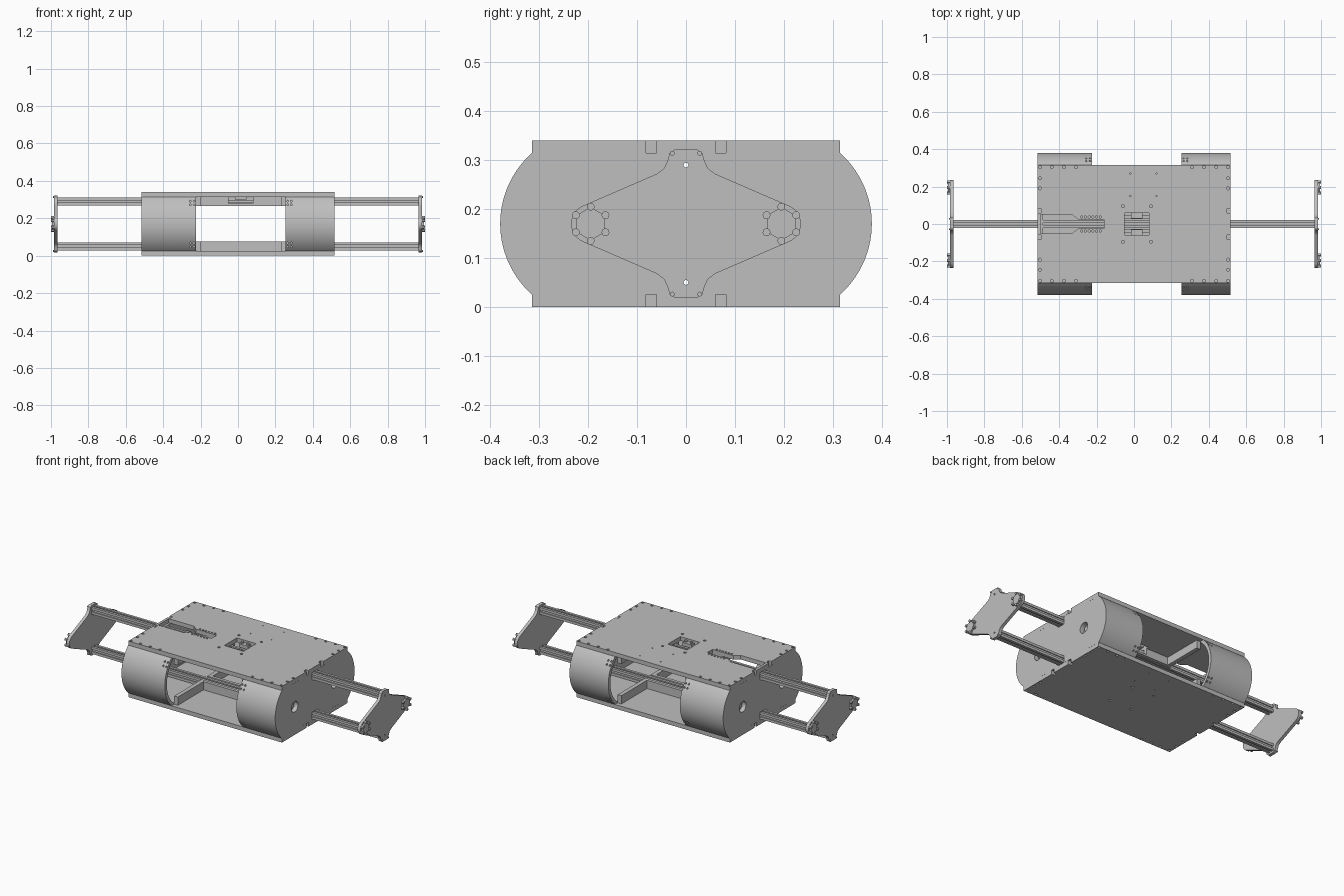
import bpy, bmesh
from math import sin, cos, radians, pi

cube = bpy.data.objects.get("Cube")
if cube:
    bpy.data.objects.remove(cube)

grey = bpy.data.materials.new("machined grey")
grey.use_nodes = True
COLOUR = (0.52, 0.52, 0.52, 1)
grey.diffuse_color = COLOUR
grey.node_tree.nodes["Principled BSDF"].inputs["Base Color"].default_value = COLOUR

MID = 0.17           # mid height
AXLE = 0.186         # drum centre distance from y = 0
PLATE = 0.025        # plate thickness
END = 0.515          # half length of the body
RAILS = (0.05, 0.29)


def place(axis, a, b, c):
    return {"x": (c, a, b), "y": (a, c, b), "z": (a, b, c)}[axis]


def solid(name, prisms):
    """One object from prisms given as (axis, outline, low, high)."""
    bm = bmesh.new()
    for axis, outline, lo, hi in prisms:
        low = [bm.verts.new(place(axis, a, b, lo)) for a, b in outline]
        high = [bm.verts.new(place(axis, a, b, hi)) for a, b in outline]
        bm.faces.new(low)
        bm.faces.new(high)
        for i in range(len(low)):
            j = (i + 1) % len(low)
            bm.faces.new((low[i], low[j], high[j], high[i]))
    bmesh.ops.recalc_face_normals(bm, faces=bm.faces)
    mesh = bpy.data.meshes.new(name)
    bm.to_mesh(mesh)
    bm.free()
    mesh.materials.append(grey)
    obj = bpy.data.objects.new(name, mesh)
    bpy.context.collection.objects.link(obj)
    return obj


def arc(cx, cy, r, start, stop, n):
    steps = [radians(start + (stop - start) * i / n) for i in range(n + 1)]
    return [(cx + r * cos(t), cy + r * sin(t)) for t in steps]


def disc(cx, cy, r, n=12):
    return arc(cx, cy, r, 90, 450, n)[:-1]


def rect(a0, a1, b0, b1):
    return [(a0, b0), (a1, b0), (a1, b1), (a0, b1)]


def cut(obj, prisms):
    cutter = solid("cutter", prisms)
    cutter.hide_render = True
    mod = obj.modifiers.new("cut", "BOOLEAN")
    mod.operation, mod.solver, mod.object = "DIFFERENCE", "EXACT", cutter
    graph = bpy.context.evaluated_depsgraph_get()
    graph.update()
    mesh = bpy.data.meshes.new_from_object(obj.evaluated_get(graph))
    obj.modifiers.clear()
    obj.data = mesh
    bpy.data.objects.remove(cutter)


# Top and bottom plates with screw holes, rail notches and slots
screws = [(s * x, t * 0.304) for s in (-1, 1) for t in (-1, 1) for x in (0.31, 0.375, 0.44, 0.503)]
screws += [(s * 0.503, t * y) for s in (-1, 1) for t in (-1, 1) for y in (0.19, 0.245)]
screws += [(x, t * 0.095) for x in (-0.06, 0.09) for t in (-1, 1)]
small = [(x, y) for x in (-0.02, 0.12) for y in (0.15, 0.27)]
teeth = [(-0.28 + 0.02 * i, t * 0.038) for i in range(6) for t in (-1, 1)]
notches = [("z", rect(*sorted((s * 0.497, s * 0.53)), *sorted((t * 0.06, t * 0.082))), -0.01, 0.4)
           for s in (-1, 1) for t in (-1, 1)]

top_plate = solid("top_plate", [("z", rect(-END, END, -0.315, 0.315), 2 * MID - PLATE, 2 * MID)])
keyhole = [(-0.5, -0.05), (-0.33, -0.05), (-0.3, -0.025), (-0.16, -0.025),
           (-0.16, 0.025), (-0.3, 0.025), (-0.33, 0.05), (-0.5, 0.05)]
cut(top_plate, [("z", disc(x, y, 0.008, 10), 0.328, 0.4) for x, y in screws]
    + [("z", disc(x, y, 0.004, 8), 0.328, 0.4) for x, y in small]
    + [("z", disc(x, y, 0.006, 8), 0.328, 0.4) for x, y in teeth]
    + [("z", keyhole, 0.3, 0.4), ("z", rect(-0.05, 0.08, -0.06, 0.06), 0.3, 0.4)] + notches)

bottom_plate = solid("bottom_plate", [("z", rect(-END, END, -0.315, 0.315), 0, PLATE)])
cut(bottom_plate, [("z", disc(x, y, 0.008, 10), -0.1, 0.012) for x, y in screws]
    + [("z", disc(x, y, 0.004, 8), -0.1, 0.012) for x, y in small] + notches)

# Small sensor brackets inside the top window
for side, t in (("front", -1), ("back", 1)):
    solid(side + "_window_bracket",
          [("z", rect(-0.015, 0.045, *sorted((t * 0.03, t * 0.062))), 0.3, 0.326)]
          + [("z", disc(x, t * 0.048, 0.008), 0.32, 0.334) for x in (-0.004, 0.034)])

# End walls: straight middle with round drum ends
right_edge = arc(AXLE, MID, 0.194, -48.3, 48.3, 28)
wall_outline = right_edge + [(-y, z) for y, z in reversed(right_edge)]
for side, s in (("right", -1), ("left", 1)):
    wall = solid(side + "_end_wall", [("x", wall_outline, *sorted((s * 0.487, s * END)))])
    cut(wall, [("x", rect(-0.026, 0.026, z - 0.023, z + 0.023), s * 0.5 - 0.1, s * 0.5 + 0.1) for z in RAILS]
        + [("x", disc(t * 0.192, MID, 0.032, 20), s * 0.5 - 0.1, s * 0.5 + 0.1) for t in (-1, 1)])
    # Recessed axle hubs behind the round openings
    for face, t in (("front", -1), ("back", 1)):
        solid(side + "_" + face + "_hub",
              [("x", disc(t * 0.192, MID, 0.045, 20), *sorted((s * 0.465, s * 0.487))),
               ("x", disc(t * 0.192, MID, 0.016, 6), *sorted((s * 0.48, s * 0.5)))])

# Curved drum shells at the four corners
inner_edge = arc(AXLE, MID, 0.174, 56.4, -56.4, 28)
for side, x0, x1, dot in (("right", -0.487, -0.225, -0.235), ("left", 0.255, 0.487, 0.265)):
    step = -0.02 if side == "right" else 0.02
    for face, t in (("front", -1), ("back", 1)):
        ring = [(t * y, z) for y, z in right_edge + inner_edge]
        shell = solid(side + "_" + face + "_drum", [("x", ring, x0, x1)])
        cut(shell, [("y", disc(x, z, 0.005, 8), *sorted((t * 0.25, t * 0.5)))
                    for x in (dot, dot + step) for z in (0.048, 0.068, 0.272, 0.292)])

# Cross ribs and rail channels on the inner faces of both plates
for level, z0, z1 in (("bottom", PLATE, 0.075), ("top", 0.267, 2 * MID - PLATE)):
    for face, t in (("front", -1), ("back", 1)):
        solid(level + "_" + face + "_ribs",
              [("x", rect(*sorted((t * 0.026, t * 0.29)), z0, z1), a, b)
               for a, b in ((-0.225, -0.2), (0.23, 0.255))])
        channel = solid(level + "_" + face + "_channel",
                        [("y", rect(-0.2, 0.23, z0, z1), *sorted((t * 0.026, t * 0.045)))])
        if level == "top":
            cut(channel, [("y", rect(-0.05, 0.08, 0.278, 0.4), -0.1, 0.1)])

# Slotted rails running the whole length, with a centre bore
H = 0.021
slot = [(H, -H), (H, -0.006), (0.016, -0.006), (0.016, -0.011), (0.012, -0.011),
        (0.012, 0.011), (0.016, 0.011), (0.016, 0.006), (H, 0.006)]
rail_outline = []
for k in range(4):
    c, s = round(cos(k * pi / 2)), round(sin(k * pi / 2))
    rail_outline += [(a * c - b * s, a * s + b * c) for a, b in slot]
for level, z in zip(("bottom", "top"), RAILS):
    rail = solid(level + "_rail", [("x", [(a, b + z) for a, b in rail_outline], -0.966, 0.966)])
    cut(rail, [("x", disc(0, z, 0.005), -1.1, 1.1)])

# Diamond end paddles with bolted hexagonal bosses
quarter = [(0.022, 0.152), (0.033, 0.145), (0.038, 0.128), (0.045, 0.113), (0.06, 0.102)]
quarter += arc(0.195, 0, 0.04, 65, 0, 8)
half = quarter + [(y, -z) for y, z in reversed(quarter[:-1])]
paddle_outline = [(y, z + MID) for y, z in half + [(-y, z) for y, z in reversed(half)]]
for side, s in (("right", -1), ("left", 1)):
    paddle = solid(side + "_paddle", [("x", paddle_outline, *sorted((s * 0.966, s * 0.985)))])
    cut(paddle, [("x", disc(0, z, 0.005), -1.1, 1.1) for z in RAILS])
    for face, t in (("front", -1), ("back", 1)):
        solid(side + "_" + face + "_boss",
              [("x", disc(t * 0.195, MID, 0.034, 6), *sorted((s * 0.984, s * 0.995)))]
              + [("x", disc(y, z, 0.008), *sorted((s * 0.98, s)))
                 for y, z in disc(t * 0.195, MID, 0.035, 6)])
    solid(side + "_paddle_screws",
          [("x", disc(t * 0.028, MID + u * 0.144, 0.005, 8), *sorted((s * 0.98, s * 0.989)))
           for t in (-1, 1) for u in (-1, 1)])

# Smooth the round surfaces, keep edges sharp
for obj in bpy.context.collection.objects:
    if obj.type == "MESH" and grey.name in obj.data.materials:
        obj.select_set(True)
        bpy.context.view_layer.objects.active = obj
bpy.ops.object.shade_smooth_by_angle(angle=radians(30))
